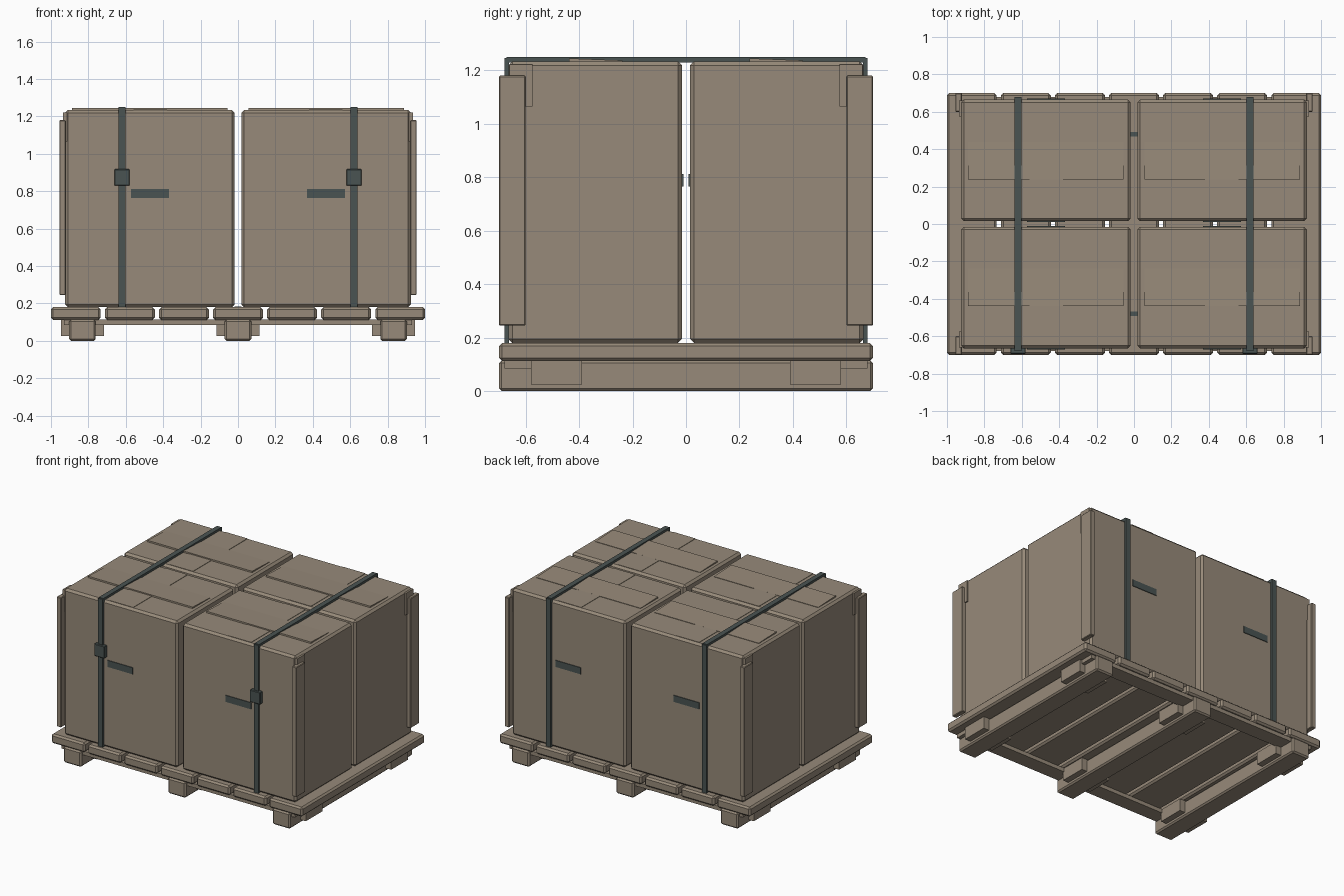
import bpy
from math import radians

old = bpy.data.objects.get("Cube")
if old:
    bpy.data.objects.remove(old, do_unlink=True)


def make_material(name, color):
    mat = bpy.data.materials.new(name)
    mat.use_nodes = True
    mat.diffuse_color = color
    mat.node_tree.nodes["Principled BSDF"].inputs["Base Color"].default_value = color
    return mat


TAN = make_material("cardboard tan", (0.31, 0.255, 0.193, 1))
DARK = make_material("dark strap green", (0.068, 0.088, 0.084, 1))


def block(name, x, y, z, mat=TAN, bevel=0.0, tilt=0.0):
    """Box spanning the given (low, high) ranges, with optional chamfer."""
    spans = (x, y, z)
    bpy.ops.mesh.primitive_cube_add(size=1, location=[(a + b) / 2 for a, b in spans])
    obj = bpy.context.object
    obj.name = name
    obj.scale = [abs(b - a) for a, b in spans]
    bpy.ops.object.transform_apply(location=False, rotation=False, scale=True)
    obj.rotation_euler.x = radians(tilt)
    obj.data.materials.append(mat)
    if bevel:
        mod = obj.modifiers.new("chamfer", "BEVEL")
        mod.width = bevel
        mod.segments = 1
    return obj


def span(center, width):
    return (center - width / 2, center + width / 2)


def side(s, a, b):
    """Range a..b mirrored to the side given by the sign s."""
    return (s * a, s * b) if s > 0 else (s * b, s * a)


# Pallet deck slats
for i in range(7):
    block("deck_slat", span((i - 3) * 0.289, 0.266), (-0.7, 0.7), (0.112, 0.18), bevel=0.012)

# Pallet runners with wider spacer blocks
for cx in (-0.832, 0, 0.832):
    block("runner", span(cx, 0.142), (-0.7, 0.7), (0, 0.114), bevel=0.01)
    for s in (-1, 1):
        block("spacer_block", span(cx, 0.23), side(s, 0.39, 0.58), (0.025, 0.113))

# Cross boards under the deck
for s in (-1, 1):
    block("cross_board", (-0.93, 0.93), side(s, 0.57, 0.68), (0.085, 0.114))
    block("deck_clip", span(0, 0.035), span(s * 0.48, 0.025), (0.178, 0.184), DARK)

# Four cartons with their flaps, tape, labels and corner guards
for sx in (-1, 1):
    for sy in (-1, 1):
        block("carton", side(sx, 0.018, 0.925), side(sy, 0.015, 0.665), (0.18, 1.234), bevel=0.015)
        block("top_flap", side(sx, 0.055, 0.887), span(sy * 0.338, 0.2), (1.227, 1.241),
              tilt=-2.2)
        block("top_tape", side(sx, 0.38, 0.56), side(sy, 0.03, 0.65), (1.232, 1.237))
        for y in (0.0135, 0.6665):
            block("carton_label", side(sx, 0.37, 0.572), span(sy * y, 0.007), (0.765, 0.812), DARK)
        block("corner_guard", side(sx, 0.92, 0.955), side(sy, 0.6, 0.7), (0.245, 1.18), bevel=0.004)
        block("corner_cap", side(sx, 0.9, 0.935), side(sy, 0.575, 0.66), (1.065, 1.222))

# Straps running over the load, with buckles in front
for sx in (-1, 1):
    x = span(sx * 0.62, 0.036)
    block("strap_top", x, (-0.672, 0.672), (1.229, 1.25), DARK)
    for sy in (-1, 1):
        block("strap_side", x, side(sy, 0.662, 0.68), (0.18, 1.246), DARK)
    block("strap_buckle", span(sx * 0.62, 0.082), (-0.694, -0.662), (0.83, 0.918), DARK, bevel=0.004)
